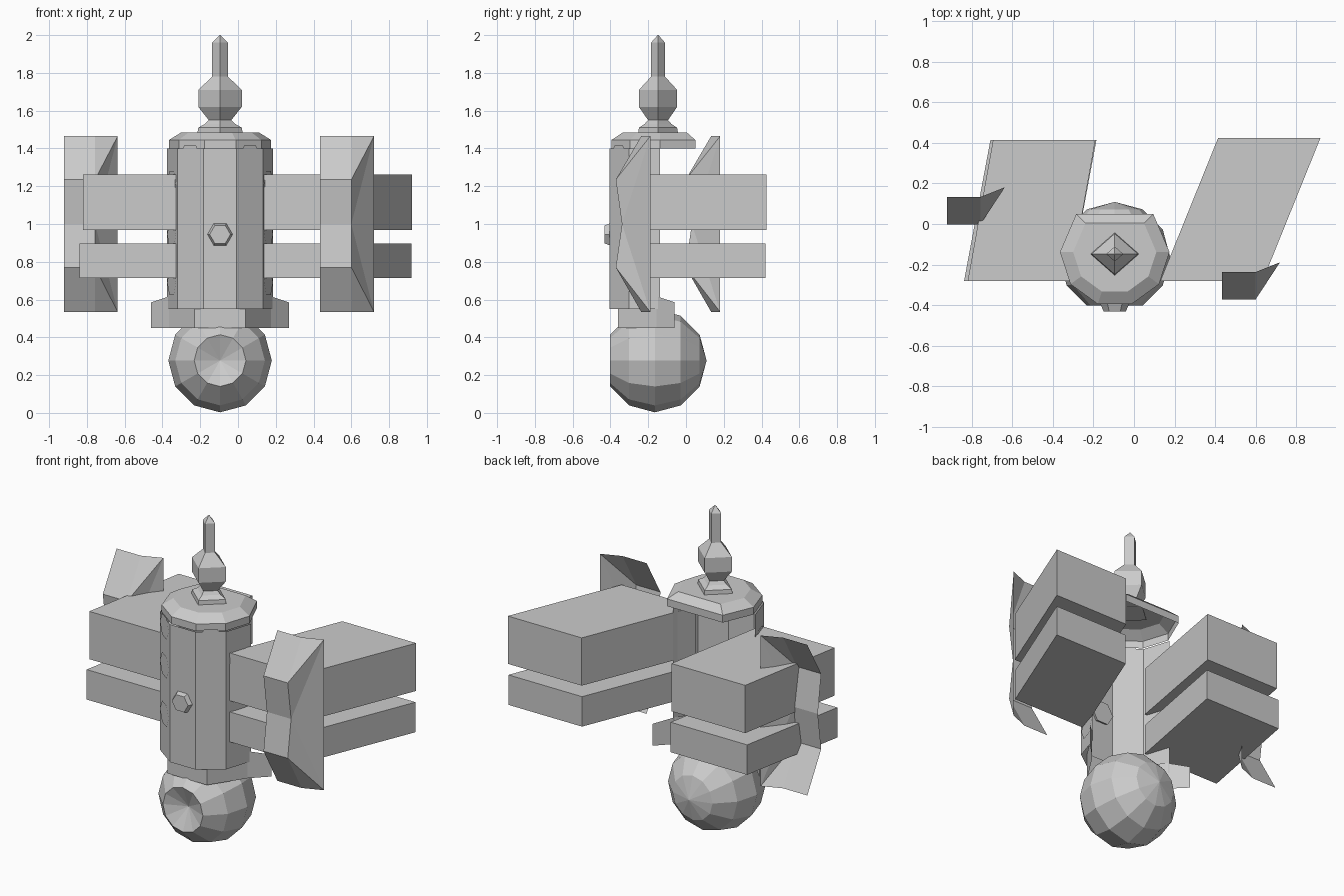
import bpy, bmesh, math
from mathutils import Matrix, Vector

cube = bpy.data.objects.get("Cube")
if cube:
    bpy.data.objects.remove(cube, do_unlink=True)

grey = bpy.data.materials.new("plain_grey")
grey.use_nodes = True
tone = (0.6, 0.6, 0.6, 1)
grey.diffuse_color = tone
grey.node_tree.nodes["Principled BSDF"].inputs["Base Color"].default_value = tone

CX, CY = -0.095, -0.138      # axis of the central tower


def finish(name, bm, recalc=True):
    if recalc:
        bmesh.ops.recalc_face_normals(bm, faces=bm.faces)
    mesh = bpy.data.meshes.new(name)
    bm.to_mesh(mesh)
    bm.free()
    mesh.materials.append(grey)
    obj = bpy.data.objects.new(name, mesh)
    bpy.context.collection.objects.link(obj)
    return obj


def loft(rings, closed=True, caps=""):
    """Skin stacked rings of points; optionally close the bottom or top."""
    bm = bmesh.new()
    rows = [[bm.verts.new(p) for p in ring] for ring in rings]
    count = len(rows[0])
    for low, high in zip(rows, rows[1:]):
        for i in range(count if closed else count - 1):
            j = (i + 1) % count
            bm.faces.new((low[i], low[j], high[j], high[i]))
    if "bottom" in caps:
        bm.faces.new(rows[0][::-1])
    if "top" in caps:
        bm.faces.new(rows[-1])
    return bm


def circle(r, z, sides, cy, sy=1.0):
    angles = [math.tau * i / sides for i in range(sides)]
    return [(CX + r * math.cos(a), cy + sy * r * math.sin(a), z) for a in angles]


# Tower: open front half of a ten-sided shell
def half_ring(z):
    arc = [math.pi + math.pi * i / 5 for i in range(6)]
    return [(CX + 0.28 * math.cos(a), CY + 0.28 * math.sin(a), z) for a in arc]


finish("tower_body", loft([half_ring(0.55), half_ring(1.4)], closed=False), recalc=False)

# Cap with a bevelled rim, round in front and straight at the back
front = [(0.27 * math.cos(a), 0.27 * math.sin(a))
         for a in (math.pi + math.pi * i / 5 for i in range(6))]
rim = front + [(0.19, 0.187), (-0.19, 0.187)]
finish("tower_cap", loft([[(CX + s * x, CY + s * y, z) for x, y in rim]
                          for s, z in ((1, 1.4), (1, 1.445), (0.76, 1.485))], caps="top"),
       recalc=False)

# Four-sided finial
finial = [(0.12, 1.48), (0.115, 1.51), (0.08, 1.53), (0.06, 1.55), (0.115, 1.62),
          (0.115, 1.71), (0.042, 1.78), (0.042, 1.96), (0.002, 2.0)]
finish("finial", loft([circle(r, z, 4, -0.148, 0.88) for r, z in finial],
                      caps="bottom top"))

# Ball, with its front pole pushed in to form a dish
bm = bmesh.new()
bmesh.ops.create_uvsphere(bm, u_segments=12, v_segments=6, radius=0.274,
                          matrix=Matrix.Translation((CX, -0.165, 0.277))
                          @ Matrix.Rotation(math.pi / 2, 4, 'X'))
min(bm.verts, key=lambda v: v.co.y).co.y = -0.345
bmesh.ops.triangulate(bm, faces=bm.faces[:])
finish("ball", bm)

# Collar: open sheet around the ball, with swept-back wings
path = [(0.365, -0.06, 0.585), (0.27, -0.155, 0.617), (0.135, -0.36, 0.617)]
path = [(-x, y, z) for x, y, z in path] + path[::-1]
finish("collar", loft([[(CX + x, y, 0.45) for x, y, z in path],
                       [(CX + x, y, z) for x, y, z in path]], closed=False), recalc=False)

# Flat hexagonal panels on the five front facets
for k in range(5):
    a = math.radians(198 + 36 * k)
    out = Vector((math.cos(a), math.sin(a), 0))
    heights = (0.81, 1.11, 1.35) if k % 2 else (0.69, 0.945, 1.215)
    for z in heights:
        if k == 2 and z == 0.945:
            continue
        bm = bmesh.new()
        spot = Vector((CX, CY, z)) + out * 0.27
        turn = out.to_track_quat('Z', 'Y').to_matrix().to_4x4()
        bmesh.ops.create_circle(bm, cap_ends=True, segments=6, radius=0.076,
                                matrix=Matrix.Translation(spot) @ turn
                                @ Matrix.Rotation(math.pi / 2, 4, 'Z'))
        finish("hex_panel", bm, recalc=False)

# Raised knob at the centre of the front
bm = bmesh.new()
bmesh.ops.create_cone(bm, cap_ends=True, segments=6, radius1=0.075, radius2=0.055, depth=0.045,
                      matrix=Matrix.Translation((CX, -0.408, 0.945))
                      @ Matrix.Rotation(math.pi / 2, 4, 'X')
                      @ Matrix.Rotation(math.pi / 6, 4, 'Z'))
finish("front_knob", bm)

# Slanted side blocks, two layers each
for name, x0, x1, shift, y1, z0, z1 in (
        ("left_upper_block", 0.13, 0.635, 0.285, 0.425, 0.967, 1.262),
        ("left_lower_block", 0.13, 0.633, 0.285, 0.422, 0.713, 0.898),
        ("right_upper_block", -0.82, -0.315, 0.125, 0.415, 0.967, 1.262),
        ("right_lower_block", -0.838, -0.315, 0.13, 0.415, 0.713, 0.898)):
    outline = [(x0, -0.28), (x1, -0.28), (x1 + shift, y1), (x0 + shift, y1)]
    finish(name, loft([[(x, y, z) for x, y in outline] for z in (z0, z1)],
                      caps="bottom top"))

# Bent shield plates: a folded front panel and a swept inner edge
for side, ox, oy in (("left", 0.435, -0.372), ("right", -0.922, -0.002)):
    bm = bmesh.new()
    rows = []
    for z, y in ((0.535, 0.135), (0.77, 0), (1.0, 0.033), (1.235, 0), (1.465, 0.135)):
        rows.append([bm.verts.new((ox + x, oy + y, z)) for x in (0, 0.165)])
    low_tip, high_tip = [bm.verts.new((ox + 0.285, oy + 0.183, z)) for z in (0.535, 1.465)]
    for low, high in zip(rows, rows[1:]):
        bm.faces.new((low[0], low[1], high[1], high[0]))
    inner = [row[1] for row in rows]
    bm.faces.new((inner[0], low_tip, inner[1]))
    bm.faces.new((inner[1], low_tip, inner[2]))
    bm.faces.new((inner[2], low_tip, high_tip))
    bm.faces.new((inner[2], high_tip, inner[3]))
    bm.faces.new((inner[3], high_tip, inner[4]))
    finish(side + "_shield", bm, recalc=False)
